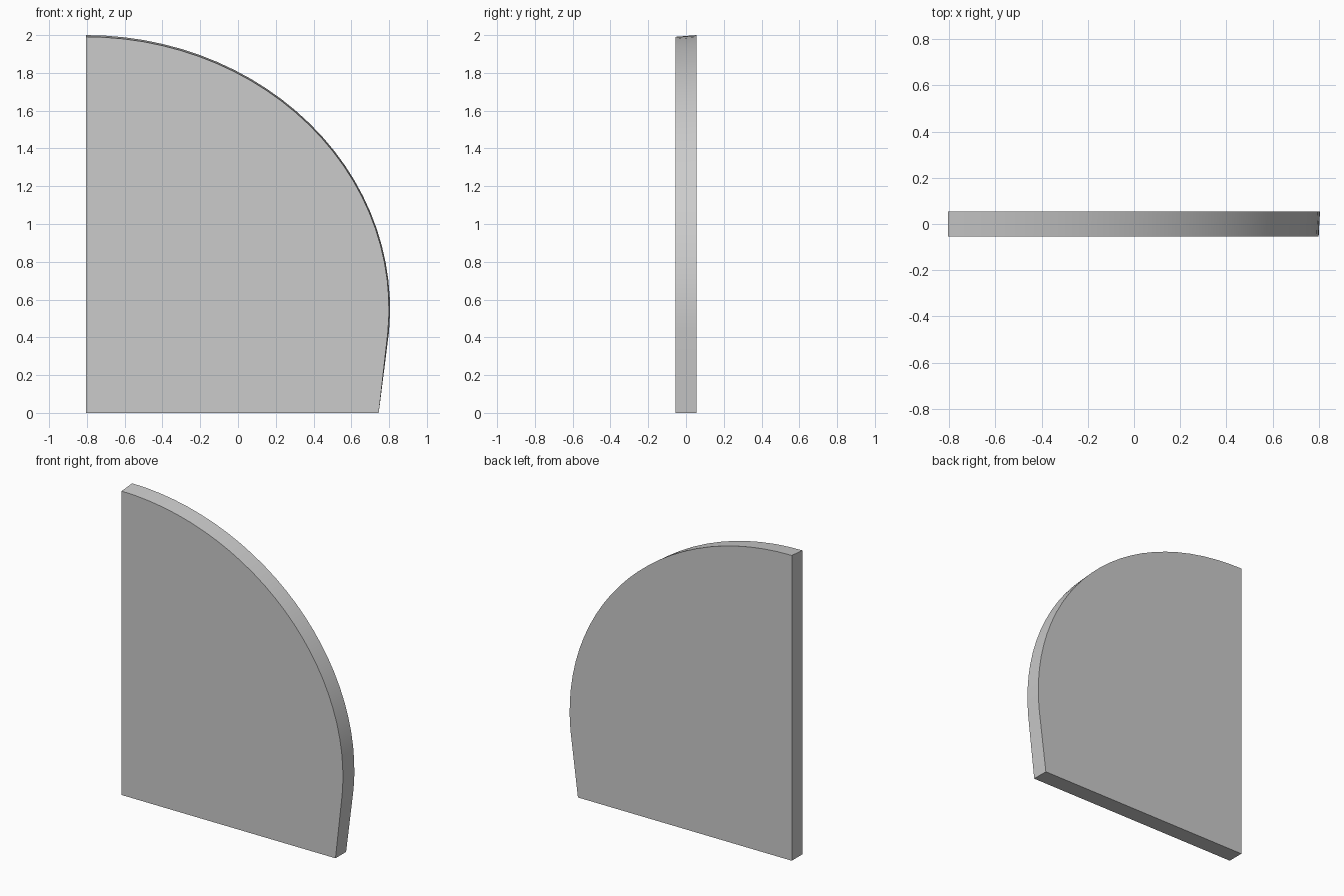
import bpy, bmesh
from math import sin, cos, radians

if "Cube" in bpy.data.objects:
    bpy.data.objects.remove(bpy.data.objects["Cube"])

LEFT, HALF_T, SEG = -0.805, 0.055, 26


def outline(y, a, b):
    # Straight left and bottom edges, elliptical arc, slightly tapering foot
    pts = [(LEFT, y, 0.0), (0.745, y, 0.0)]
    for i in range(SEG + 1):
        t = radians(-4.8 + 94.8 * i / SEG)
        pts.append((LEFT + a * cos(t), y, 0.55 + b * sin(t)))
    return pts


bm = bmesh.new()
# Front outline is a touch smaller than the back one
front = [bm.verts.new(p) for p in outline(-HALF_T, 1.604, 1.441)]
back = [bm.verts.new(p) for p in outline(HALF_T, 1.61, 1.45)]
bm.faces.new(front)
bm.faces.new(back[::-1])
n = len(front)
for i in range(n):
    j = (i + 1) % n
    bm.faces.new((front[i], back[i], back[j], front[j]))
bmesh.ops.recalc_face_normals(bm, faces=bm.faces)

# Curved panel
mesh = bpy.data.meshes.new("curved_panel")
bm.to_mesh(mesh)
bm.free()
panel = bpy.data.objects.new("curved_panel", mesh)
bpy.context.collection.objects.link(panel)
bpy.context.view_layer.objects.active = panel
panel.select_set(True)
bpy.ops.object.shade_smooth_by_angle(angle=radians(30))
